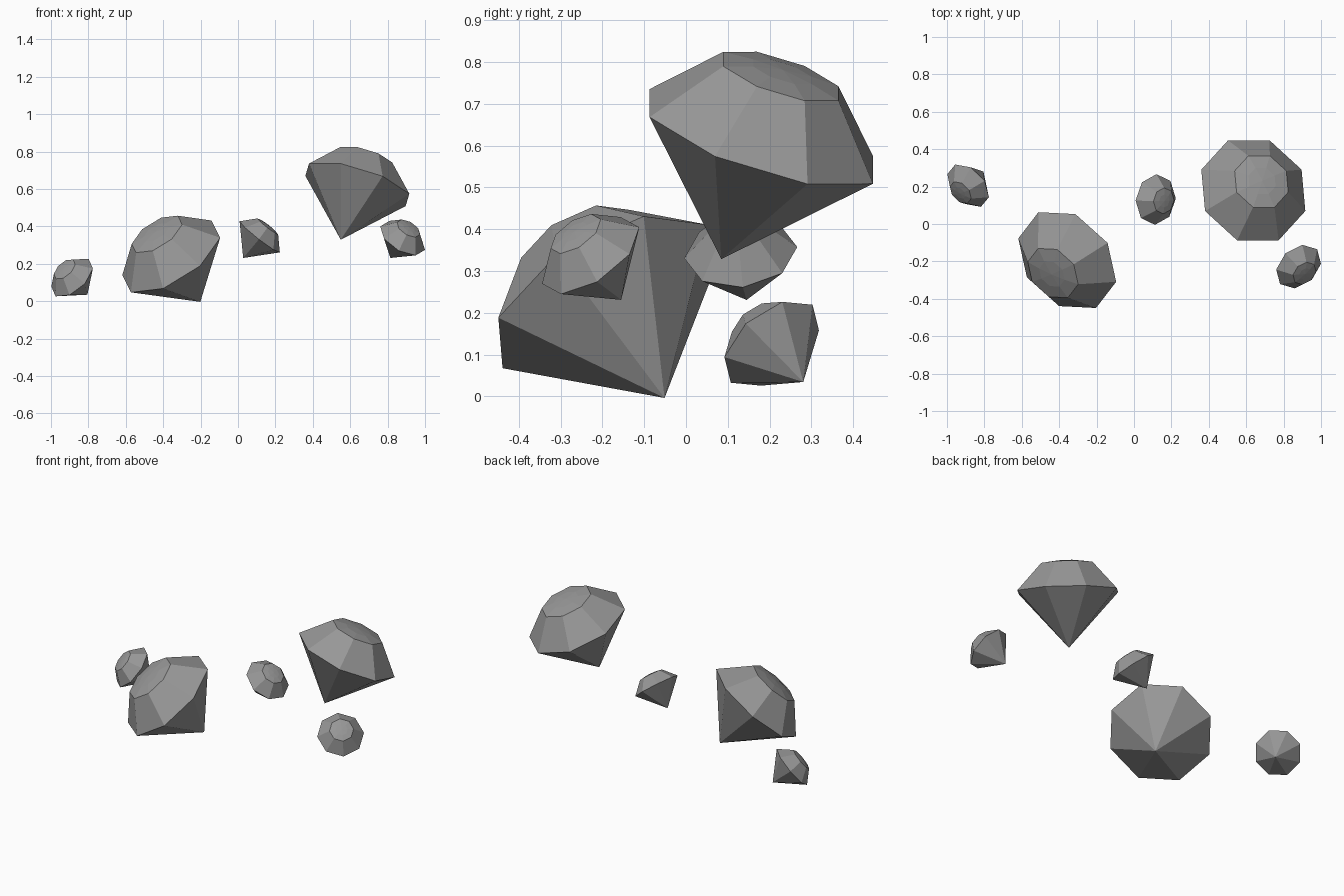
import bpy, bmesh, math
from mathutils import Vector, Matrix

if "Cube" in bpy.data.objects:
    bpy.data.objects.remove(bpy.data.objects["Cube"])

# ring profile of a cut gem for a girdle radius of 1: (radius, height)
RINGS = [(1.0, 0.0), (0.515, 0.52), (0.26, 0.56)]
TIP, CROWN_TOP, SIDES = -1.06, 0.575, 8

dark = bpy.data.materials.new("dark_grey")
dark.diffuse_color = (0.31, 0.31, 0.31, 1)
dark.use_nodes = True
dark.node_tree.nodes["Principled BSDF"].inputs["Base Color"].default_value = dark.diffuse_color


def gem(name, radius, center, tip, corner):
    """Eight sided gem; tip gives the lean, corner (a girdle vertex) the spin."""
    center = Vector(center)
    z = (center - Vector(tip)).normalized()
    x = Vector(corner) - center
    x = (x - z * x.dot(z)).normalized()
    y = z.cross(x)
    bm = bmesh.new()
    rings = []
    for r, h in RINGS:
        rings.append([bm.verts.new((r * math.cos(2 * math.pi * i / SIDES),
                                    r * math.sin(2 * math.pi * i / SIDES), h))
                      for i in range(SIDES)])
    bottom = bm.verts.new((0, 0, TIP))
    top = bm.verts.new((0, 0, CROWN_TOP))
    for i in range(SIDES):
        j = (i + 1) % SIDES
        # pavilion, crown and gently domed table
        bm.faces.new((bottom, rings[0][j], rings[0][i]))
        for a, b in zip(rings, rings[1:]):
            bm.faces.new((a[i], a[j], b[j], b[i]))
        bm.faces.new((rings[-1][i], rings[-1][j], top))
    rot = Matrix((x, y, z)).transposed().to_4x4()
    bm.transform(Matrix.Translation(center) @ rot @ Matrix.Scale(radius, 4))
    bmesh.ops.recalc_face_normals(bm, faces=bm.faces)
    mesh = bpy.data.meshes.new(name)
    bm.to_mesh(mesh)
    bm.free()
    mesh.materials.append(dark)
    bpy.context.collection.objects.link(bpy.data.objects.new(name, mesh))


# two large gems
gem("large_gem_right", 0.303, (0.638, 0.18, 0.622), (0.55, 0.085, 0.33), (0.55, -0.09, 0.735))
gem("large_gem_left", 0.303, (-0.357, -0.193, 0.239), (-0.2, -0.05, -0.006), (-0.14, -0.10, 0.429))
# three small gems
gem("small_gem_left", 0.136, (-0.887, 0.205, 0.126), (-0.81, 0.276, 0.04), (-0.87, 0.305, 0.215))
gem("small_gem_middle", 0.136, (0.116, 0.131, 0.344), (0.028, 0.145, 0.231), (0.12, 0.26, 0.357))
gem("small_gem_right", 0.136, (0.88, -0.228, 0.337), (0.815, -0.155, 0.231), (0.90, -0.115, 0.403))
